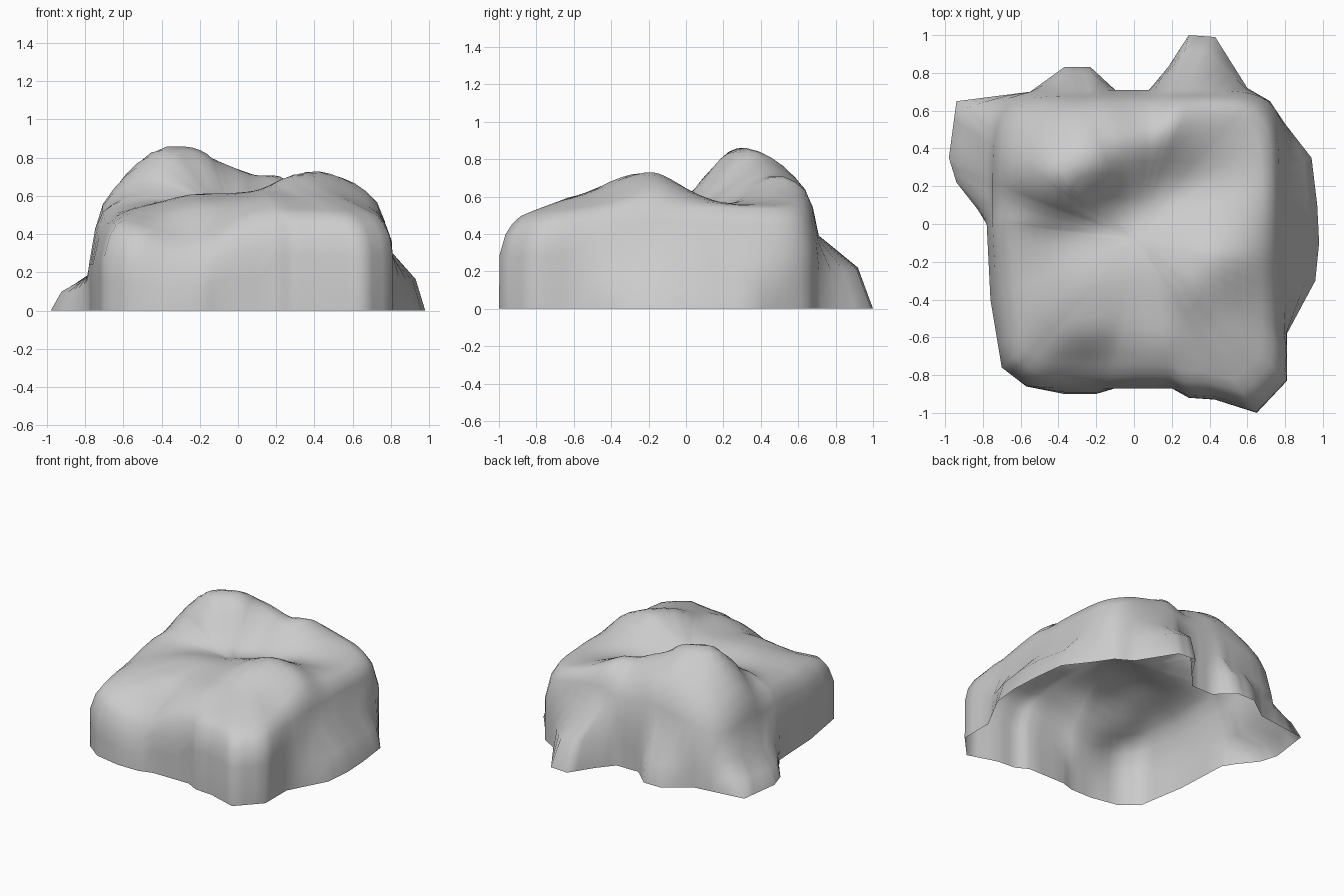
import bpy, bmesh
from mathutils import Vector, Matrix

if "Cube" in bpy.data.objects:
    bpy.data.objects.remove(bpy.data.objects["Cube"])

# Ground outline of the rock: x, y, height at which the foot meets the wall
FOOT = [
    (.98, -.1, .3), (.97, .1, .3), (.94, .35, .26), (.8, .53, .28), (.72, .65, .3),
    (.6, .72, .34), (.43, .99, .38), (.29, 1, .4), (.18, .83, .38), (.08, .71, .34),
    (-.1, .71, .3), (-.23, .83, .3), (-.37, .83, .28), (-.55, .7, .24), (-.94, .65, .2),
    (-.98, .35, .18), (-.94, .22, .17), (-.83, .08, .2), (-.78, 0, .24), (-.76, -.4, .24),
    (-.7, -.76, .28), (-.57, -.86, .26), (-.37, -.9, .22), (-.2, -.9, .22), (-.1, -.87, .28),
    (.2, -.87, .34), (.29, -.92, .36), (.43, -.93, .38), (.65, -1, .42), (.81, -.83, .4),
    (.81, -.58, .34), (.96, -.3, .28)]

# Height samples over the top: main peak, right ridge, valley, front shelf
TOP = [
    (-.37, .27, .91), (-.24, .33, .89), (-.47, .27, .86), (-.58, .27, .75), (-.71, .2, .54),
    (-.68, .57, .47), (-.53, .48, .71), (-.33, .5, .81), (-.05, .45, .78), (.2, .52, .73),
    (.05, .65, .58), (-.4, .65, .58), (.4, .58, .61), (.65, .55, .55), (.72, .3, .55),
    (.45, .25, .56), (.2, .18, .54), (-.05, .05, .54), (-.35, -.05, .57), (-.6, -.12, .54),
    (.42, -.2, .75), (.3, -.3, .73), (.6, -.15, .69), (.1, -.25, .63), (.76, -.1, .54),
    (-.25, -.35, .61), (-.6, -.45, .54), (-.71, -.4, .43), (-.25, -.57, .57), (-.25, -.78, .36),
    (-.62, -.7, .46), (.15, -.65, .6), (.2, -.78, .52), (.5, -.6, .6), (.62, -.87, .5),
    (.76, -.5, .52)]
CENTRE = Vector((.01, -.08))


def height(p):
    """Local weighted plane through the height samples."""
    m = Matrix(((0,) * 3,) * 3)
    r = Vector((0, 0, 0))
    for x, y, z in TOP:
        dx, dy = x - p.x, y - p.y
        w = (dx * dx + dy * dy + .01) ** -2
        v = (1, dx, dy)
        for i in range(3):
            r[i] += w * v[i] * z
            for j in range(3):
                m[i][j] += w * v[i] * v[j]
    return min((m.inverted() @ r)[0], .91)


def wall_point(p):
    """Push a foot point radially onto the rounded-square wall."""
    d = p - CENTRE
    k = (abs(d.x / .79) ** 7 + abs(d.y / .79) ** 7) ** (-1 / 7)
    return CENTRE + d * min(k, 1)


bm = bmesh.new()
columns = []
for i, a in enumerate(FOOT):
    b = FOOT[(i + 1) % len(FOOT)]
    for t in (0, .33, .67):
        x, y, hs = Vector(a).lerp(Vector(b), t)
        foot = Vector((x, y))
        wall = wall_point(foot)
        # The front right corner stays steep, the other feet slope inwards
        steep = x > .2 and y < -.58
        if steep:
            wall = wall.lerp(foot, .75)
        mid = wall.lerp(foot, .9 if steep else .72)
        pts = [(*foot, 0), (*mid, hs * (.8 if steep else .55)), (*wall, hs)]
        # Shoulder and top rings follow the height samples
        edge = CENTRE + (wall - CENTRE) * .96
        pts.append((*edge, max(hs + .03, height(edge) * .92)))
        for s in (.91, .84, .76, .68, .6, .52, .44, .36, .28, .2, .1):
            q = CENTRE + (wall - CENTRE) * s
            pts.append((*q, height(q)))
        columns.append([bm.verts.new(p) for p in pts])

# Skin the columns, leaving the underside open
summit = bm.verts.new((*CENTRE, height(CENTRE)))
for i, a in enumerate(columns):
    b = columns[(i + 1) % len(columns)]
    for k in range(len(a) - 1):
        bm.faces.new((a[k], b[k], b[k + 1], a[k + 1]))
    bm.faces.new((a[-1], b[-1], summit))

# Soften the body above the ground line
for _ in range(3):
    bmesh.ops.smooth_vert(bm, verts=[v for v in bm.verts if v.co.z > .3], factor=.4,
                          use_axis_x=False, use_axis_y=False, use_axis_z=True)

mesh = bpy.data.meshes.new("rock_shell")
bm.to_mesh(mesh)
bm.free()
rock = bpy.data.objects.new("rock_shell", mesh)
bpy.context.collection.objects.link(rock)
for f in mesh.polygons:
    f.use_smooth = True
